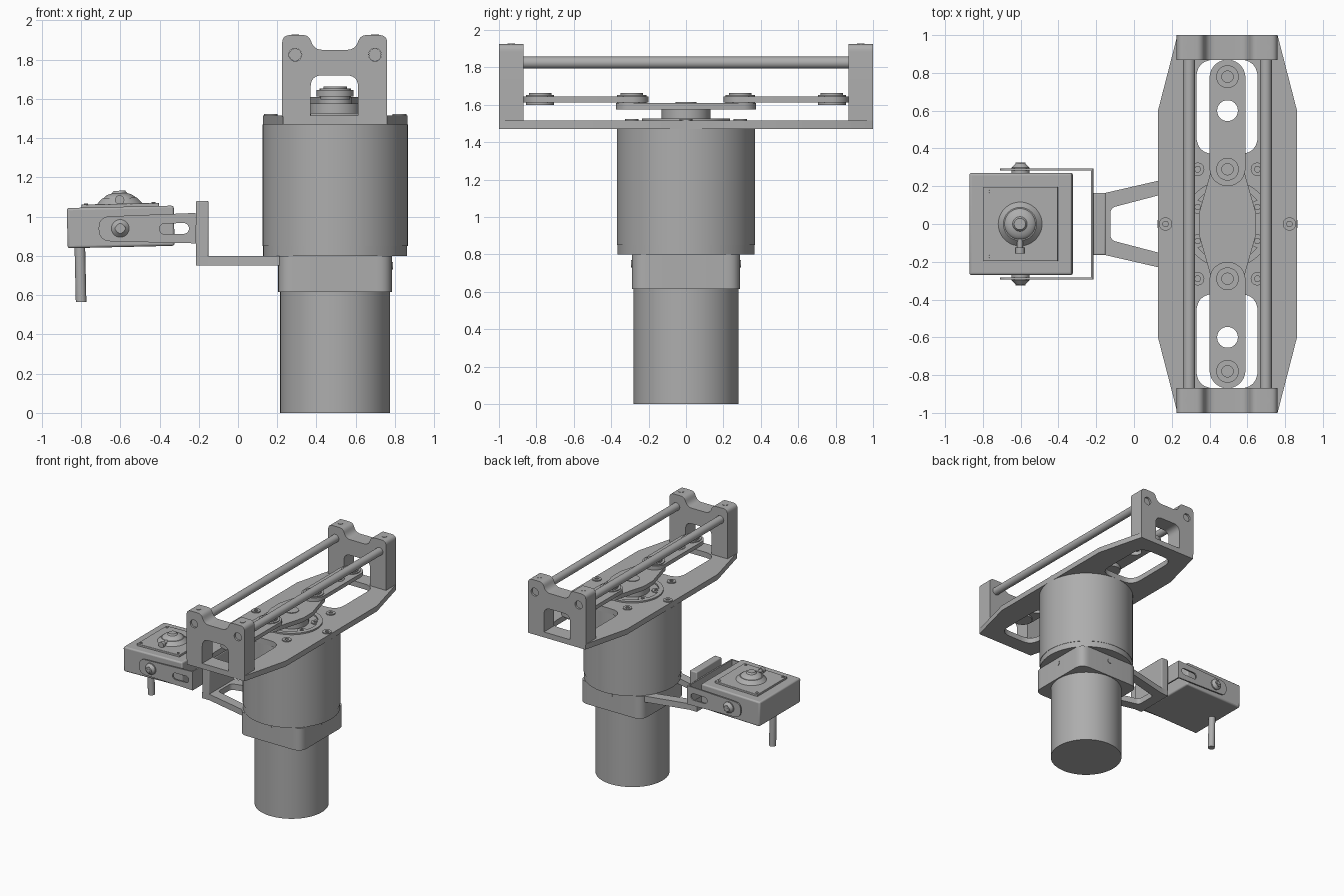
import bpy, math
from mathutils import Matrix, Vector

cube = bpy.data.objects.get("Cube")
if cube:
    bpy.data.objects.remove(cube)

grey = bpy.data.materials.new("machined grey")
grey.use_nodes = True
grey.diffuse_color = (0.42, 0.42, 0.42, 1)
grey.node_tree.nodes["Principled BSDF"].inputs["Base Color"].default_value = (0.42, 0.42, 0.42, 1)
parts = []
CX = 0.495  # motor axis


def finish(ob, name):
    ob.name = name
    ob.data.materials.clear()
    ob.data.materials.append(grey)
    parts.append(ob)
    return ob


def box(name, x, y, z, bevel=0.0):
    bpy.ops.mesh.primitive_cube_add(location=[sum(r) / 2 for r in (x, y, z)])
    ob = bpy.context.object
    ob.scale = [(r[1] - r[0]) / 2 for r in (x, y, z)]
    bpy.ops.object.transform_apply(location=False, rotation=False)
    if bevel:
        m = ob.modifiers.new("edge", "BEVEL")
        m.width, m.segments = bevel, 3
    return finish(ob, name)


def cyl(name, a, b, r, r2=None, sides=48):
    a, b = Vector(a), Vector(b)
    bpy.ops.mesh.primitive_cone_add(vertices=sides, radius1=r, radius2=r if r2 is None else r2,
                                    depth=(b - a).length, location=(a + b) / 2)
    ob = bpy.context.object
    ob.rotation_euler = (b - a).to_track_quat("Z", "Y").to_euler()
    return finish(ob, name)


def circle(x, y, r, n=32):
    return [(x + r * math.cos(2 * math.pi * i / n), y + r * math.sin(2 * math.pi * i / n)) for i in range(n)]


def rounded(pts, r):
    """Round each corner with a quadratic blend; r is one radius or one per corner."""
    out = []
    for i, p in enumerate(pts):
        rad = r[i] if isinstance(r, list) else r
        p, a, b = Vector(p), Vector(pts[i - 1]), Vector(pts[(i + 1) % len(pts)])
        if not rad:
            out.append(p)
            continue
        s, e = p + (a - p).normalized() * rad, p + (b - p).normalized() * rad
        for k in range(7):
            t = k / 6
            out.append(s * (1 - t) ** 2 + p * 2 * t * (1 - t) + e * t * t)
    return out


def rect(x0, x1, y0, y1):
    return [(x0, y0), (x1, y0), (x1, y1), (x0, y1)]


def slot(x0, x1, y0, y1):
    """Capsule along its longer side."""
    r = min(x1 - x0, y1 - y0) / 2
    return [(min(max(cx, x0 + r), x1 - r) + r * math.cos(t), min(max(cy, y0 + r), y1 - r) + r * math.sin(t))
            for t in [2 * math.pi * (i + 0.5) / 32 for i in range(32)]
            for cx, cy in [(x1 if math.cos(t) > 0 else x0, y1 if math.sin(t) > 0 else y0)]]


def extrude(name, loops, lo, hi, upright=False):
    """Extrude an outline with holes between two levels; upright ones run along y."""
    cu = bpy.data.curves.new(name, "CURVE")
    cu.dimensions, cu.fill_mode, cu.extrude = "2D", "BOTH", (hi - lo) / 2
    for pts in loops:
        sp = cu.splines.new("POLY")
        sp.points.add(len(pts) - 1)
        for q, p in zip(sp.points, pts):
            q.co = (p[0], p[1], 0, 1)
        sp.use_cyclic_u = True
    ob = bpy.data.objects.new(name, cu)
    bpy.context.collection.objects.link(ob)
    mid = (lo + hi) / 2
    ob.location = (0, mid, 0) if upright else (0, 0, mid)
    if upright:
        ob.rotation_euler.x = math.pi / 2
    bpy.ops.object.select_all(action="DESELECT")
    ob.select_set(True)
    bpy.context.view_layer.objects.active = ob
    bpy.ops.object.convert(target="MESH")
    return finish(bpy.context.object, name)


# Motor, clamp and gearbox
cyl("motor_body", (CX, 0, 0), (CX, 0, 0.63), 0.28, sides=96)
extrude("motor_clamp", [rounded(rect(CX - 0.29, CX + 0.29, -0.29, 0.29), 0.08)], 0.615, 0.8)
cyl("gearbox_lower_ring", (CX, 0, 0.8), (CX, 0, 0.85), 0.367, sides=96)
cyl("gearbox_body", (CX, 0, 0.85), (CX, 0, 1.47), 0.37, sides=96)
for d in [(0, -1), (1, 0), (0, 1)]:
    a = Vector((CX + d[0] * 0.28, d[1] * 0.28, 0.75))
    cyl("clamp_screw", a, a + Vector((d[0], d[1], 0)) * 0.014, 0.02, sides=20)

# Deck plate with long openings
half = [(0.265, -1), (0.368, -0.6), (0.368, 0.6), (0.265, 1)]
deck = [(CX + x, y) for x, y in half] + [(CX - x, -y) for x, y in half]
openings = [rounded(rect(0.33, 0.655, *span), 0.1) for span in ((0.37, 0.87), (-0.87, -0.37))]
extrude("deck_plate", [deck] + openings, 1.47, 1.515)
extrude("deck_ring", [circle(CX, 0, 0.235, 64), circle(CX, 0, 0.2, 64)], 1.51, 1.527)
bolts = [(s * 0.328, 0) for s in (-1, 1)] + [(s * 0.158, y) for s in (-1, 1) for y in (0.29, 0.09, -0.09, -0.29)]
for x, y in bolts:
    extrude("deck_bolt", [circle(CX + x, y, 0.035), circle(CX + x, y, 0.016, 6)], 1.51, 1.523)

# End frames and guide rods
frame = [(0.225, 1.51), (0.37, 1.51), (0.37, 1.72), (0.612, 1.72), (0.612, 1.51), (0.76, 1.51),
         (0.76, 1.925), (0.625, 1.925), (0.595, 1.85), (0.39, 1.85), (0.36, 1.925), (0.225, 1.925)]
radii = [0, 0, 0.06, 0.06, 0, 0, 0.04, 0.03, 0.04, 0.04, 0.03, 0.04]
rods = (CX - 0.203, CX + 0.203)
for side in (-1, 1):
    lo, hi = sorted((side * 0.868, side * 1.0))
    extrude("end_frame", [rounded(frame, radii)] + [circle(x, 1.825, 0.033) for x in rods], lo, hi, True)
    for x in rods:
        cyl("frame_screw", (x, side * 0.935, 1.915), (x, side * 0.935, 1.928), 0.02, sides=20)
for x in rods:
    cyl("guide_rod", (x, -0.985, 1.825), (x, 0.985, 1.825), 0.032, sides=32)

# Crank and linkage arms
cyl("crank_hub", (CX, 0, 1.5), (CX, 0, 1.58), 0.13)
crank = [(CX + 0.085 * math.cos(t), 0.29 + 0.085 * math.sin(t)) for t in [math.pi * i / 12 for i in range(13)]]
crank += [(CX - 0.15, 0.06), (CX - 0.15, -0.06)]
crank += [(2 * CX - x, -y) for x, y in crank[:13]] + [(CX + 0.15, -0.06), (CX + 0.15, 0.06)]
extrude("crank_plate", [crank], 1.575, 1.61)
cyl("crank_cap", (CX, 0, 1.6), (CX, 0, 1.615), 0.055)
for side in (-1, 1):
    lo, hi = sorted((side * 0.2, side * 0.87))
    extrude("linkage_arm", [slot(CX - 0.095, CX + 0.095, lo, hi), circle(CX, side * 0.6, 0.055)], 1.613, 1.645)
    for y, r, low in ((0.29, 0.08, 1.6), (0.78, 0.075, 1.598)):
        cyl("pivot_boss", (CX, side * y, low), (CX, side * y, 1.652), r)
        extrude("pivot_ring", [circle(CX, side * y, 0.06), circle(CX, side * y, 0.03)], 1.65, 1.662)
        cyl("pivot_pin", (CX, side * y, 1.64), (CX, side * y, 1.657), 0.022, sides=6)

# Support arm from the clamp
outer = [(-0.215, -0.165), (-0.15, -0.165), (0.22, -0.25), (0.22, 0.25), (-0.15, 0.165), (-0.215, 0.165)]
inner = [(-0.125, -0.085), (0.2, -0.17), (0.2, 0.17), (-0.125, 0.085)]
extrude("support_arm", [outer, rounded(inner, [0.03, 0, 0, 0.03])], 0.75, 0.8)
box("support_tab", (-0.215, -0.15), (-0.165, 0.165), (0.75, 1.08), 0.008)

# Sensor head, built level and then tilted as a group
first = len(parts)
HX = -0.6
box("sensor_box", (-0.87, -0.325), (-0.27, 0.27), (0.845, 1.05), 0.012)
box("sensor_top_plate", (-0.795, -0.4), (-0.197, 0.197), (1.045, 1.066), 0.004)
for sx in (-1, 1):
    for sy in (-1, 1):
        cyl("top_plate_screw", (HX + sx * 0.172, sy * 0.172, 1.06), (HX + sx * 0.172, sy * 0.172, 1.071), 0.011, sides=16)
cyl("dome_flange", (HX, 0, 1.064), (HX, 0, 1.095), 0.118, 0.088)
bpy.ops.mesh.primitive_uv_sphere_add(segments=40, ring_count=20, radius=0.085, location=(HX, 0, 1.085))
bpy.context.object.scale.z = 0.45
finish(bpy.context.object, "dome")
cyl("dome_tip", (HX, 0, 1.11), (HX, 0, 1.132), 0.045, 0.03)
cyl("side_port", (HX, -0.08, 1.085), (HX, -0.135, 1.085), 0.015, sides=20)
cyl("side_port_knob", (HX, -0.125, 1.085), (HX, -0.155, 1.085), 0.024, sides=20)
cyl("probe_rod", (-0.808, 0, 0.57), (-0.808, 0, 0.86), 0.027, sides=32)

# U-shaped yoke with slotted cheeks and pivot screws
cheek = rounded([(-0.71, 0.878), (-0.215, 0.855), (-0.215, 1.01), (-0.71, 1.002)], [0.06, 0, 0, 0.06])
for side in (-1, 1):
    lo, hi = sorted((side * 0.282, side * 0.293))
    extrude("yoke_cheek", [cheek, slot(-0.4, -0.25, 0.905, 0.96)], lo, hi, True)
    cyl("yoke_washer", (HX, side * 0.26, 0.94), (HX, side * 0.3, 0.94), 0.048)
    cyl("yoke_screw", (HX, side * 0.3, 0.94), (HX, side * 0.322, 0.94), 0.045, 0.024)
    for size in ((0.026, 0.006), (0.006, 0.026)):
        y = sorted((side * 0.318, side * 0.325))
        box("screw_cross", (HX - size[0], HX + size[0]), y, (0.94 - size[1], 0.94 + size[1]))
box("yoke_back", (-0.226, -0.215), (-0.293, 0.293), (0.855, 1.01))

pivot = Vector((HX, 0, 0.94))
tilt = Matrix.Translation(pivot) @ Matrix.Rotation(math.radians(-1.3), 4, "Y") @ Matrix.Translation(-pivot)
bpy.context.view_layer.update()
for ob in parts[first:]:
    ob.matrix_world = tilt @ ob.matrix_world

# Smooth the round surfaces, keep hard edges
bpy.ops.object.select_all(action="DESELECT")
for ob in parts:
    ob.select_set(True)
bpy.context.view_layer.objects.active = parts[0]
bpy.ops.object.shade_smooth_by_angle(angle=math.radians(30))
